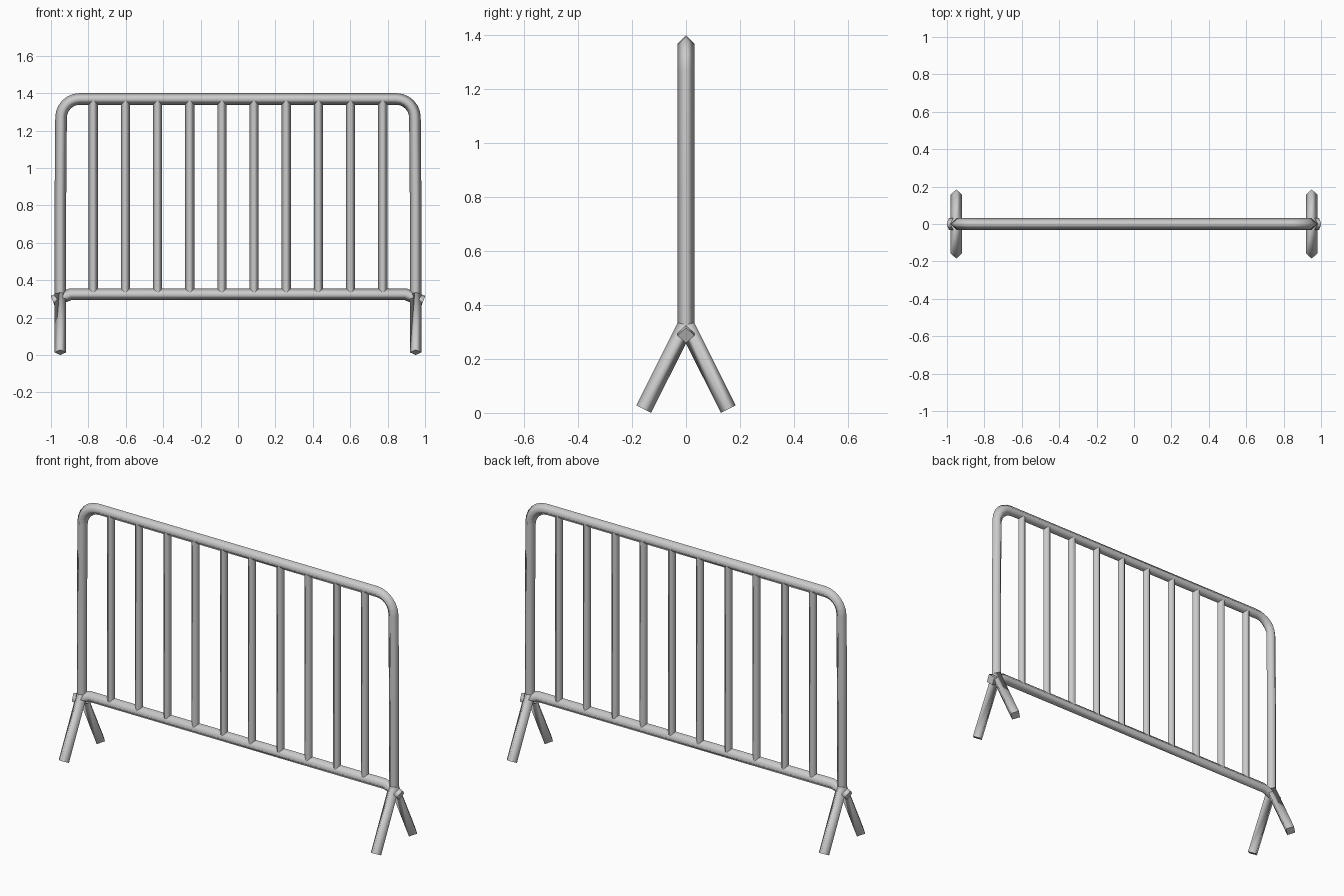
import bpy, bmesh
from math import sin, cos, pi
from mathutils import Vector

if "Cube" in bpy.data.objects:
    bpy.data.objects.remove(bpy.data.objects["Cube"])


def tube(name, path, radius, plane_normal):
    """Sweep a four-sided tube along a planar path, with mitred bends and flat ends."""
    pts = [Vector(p) for p in path]
    n = Vector(plane_normal)
    bm = bmesh.new()
    rings = []
    for i, p in enumerate(pts):
        before = (p - pts[i - 1]).normalized() if i else None
        after = (pts[i + 1] - p).normalized() if i < len(pts) - 1 else None
        before, after = before or after, after or before
        t = (before + after).normalized()
        side = n.cross(t) * (radius / t.dot(after))
        rings.append([bm.verts.new(p + o) for o in (side, n * radius, -side, -n * radius)])
    for a, b in zip(rings, rings[1:]):
        for k in range(4):
            bm.faces.new((a[k], a[(k + 1) % 4], b[(k + 1) % 4], b[k])).smooth = True
    for ring in (rings[0], rings[-1]):
        cap = bm.faces.new(ring)
        for e in cap.edges:
            e.smooth = False
    bmesh.ops.recalc_face_normals(bm, faces=bm.faces[:])
    mesh = bpy.data.meshes.new(name)
    bm.to_mesh(mesh)
    bm.free()
    ob = bpy.data.objects.new(name, mesh)
    bpy.context.collection.objects.link(ob)
    return ob


R = 0.031
POST_X, KNEE_Z, TOP_Z, BEND = 0.95, 0.327, 1.369, 0.10

# Outer frame: two posts joined by a top rail with rounded corners
half = [(POST_X, 0, KNEE_Z), (POST_X, 0, 0.78)]
cx, cz = POST_X - 0.004 - BEND, TOP_Z - BEND
for i in range(7):
    a = pi / 2 * i / 6
    half.append((cx + BEND * cos(a), 0, cz + BEND * sin(a)))
tube("outer_frame", half + [(-x, y, z) for x, y, z in reversed(half)], R, (0, 1, 0))

# Lower rail with its ends bent down through the posts
tube("lower_rail",
     [(-0.99, 0, 0.287), (-0.895, 0, 0.325), (0.895, 0, 0.325), (0.99, 0, 0.287)],
     R, (0, 1, 0))

# Splayed feet
for side, x in (("left", -POST_X), ("right", POST_X)):
    tube(f"{side}_feet", [(x, -0.157, 0.014), (x, 0, KNEE_Z), (x, 0.157, 0.014)], R, (1, 0, 0))

# Upright bars
for i in range(10):
    x = (i - 4.5) * 0.172
    tube(f"upright_bar_{i + 1}", [(x, 0, 0.325), (x, 0, TOP_Z)], 0.0245, (0, 1, 0))
